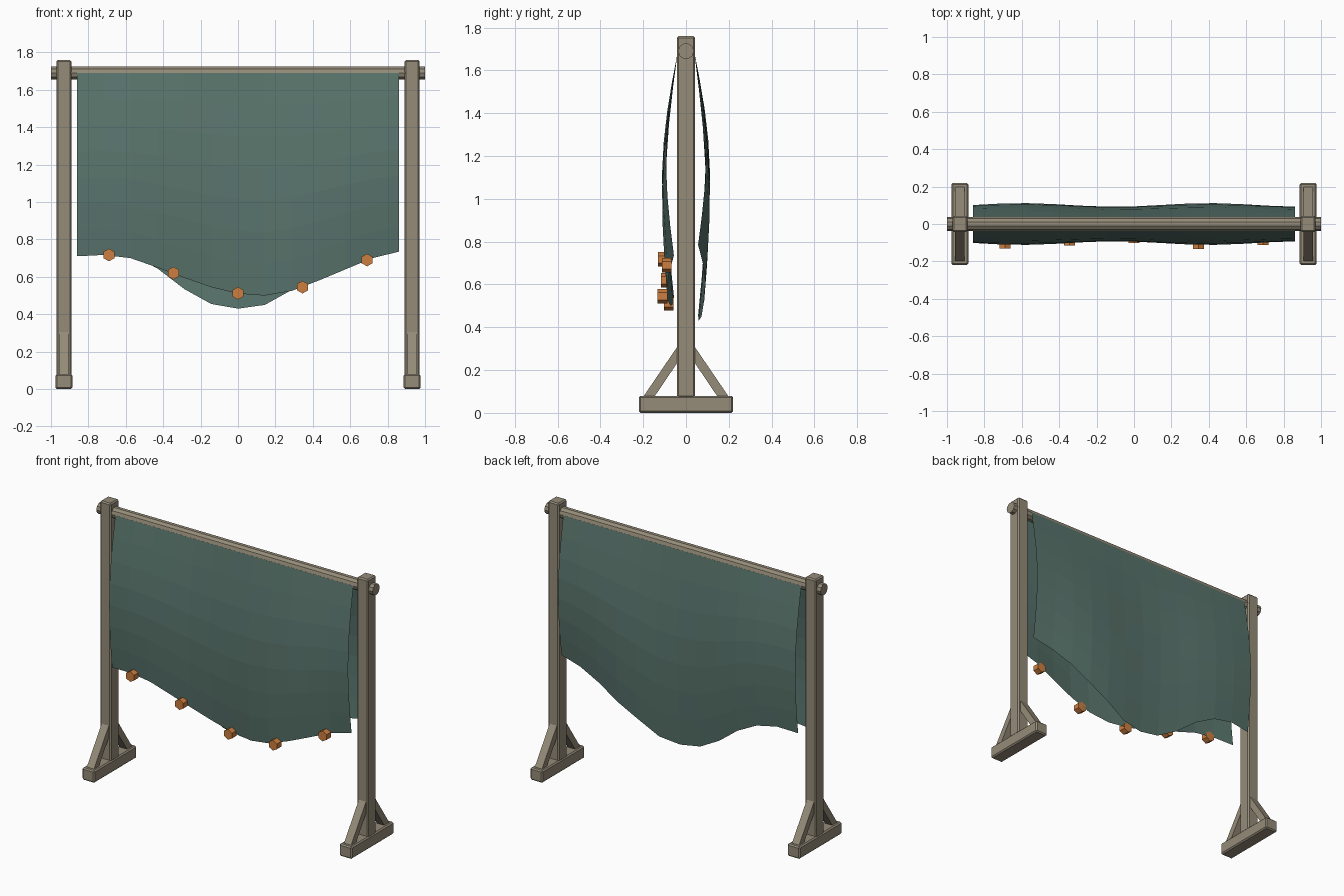
import bpy, bmesh
from math import sin, pi, radians
from mathutils import Matrix

if "Cube" in bpy.data.objects:
    bpy.data.objects.remove(bpy.data.objects["Cube"])


def material(name, rgb):
    m = bpy.data.materials.new(name)
    m.diffuse_color = (*rgb, 1)
    m.use_nodes = True
    m.node_tree.nodes["Principled BSDF"].inputs["Base Color"].default_value = m.diffuse_color
    return m


WOOD = material("weathered_wood", (0.30, 0.26, 0.19))
CLOTH = material("green_cloth", (0.10, 0.175, 0.15))
COPPER = material("copper_weights", (0.61, 0.21, 0.05))


def finish(name, bm, mat, bevel=0, mirror=(False, False)):
    bmesh.ops.recalc_face_normals(bm, faces=bm.faces)
    me = bpy.data.meshes.new(name)
    bm.to_mesh(me)
    bm.free()
    me.materials.append(mat)
    ob = bpy.data.objects.new(name, me)
    bpy.context.collection.objects.link(ob)
    if bevel:
        b = ob.modifiers.new("bevel", 'BEVEL')
        b.width, b.segments = bevel, 1
    if any(mirror):
        m = ob.modifiers.new("mirror", 'MIRROR')
        m.use_axis = (*mirror, False)
        m.use_mirror_merge = False
    return ob


def box(name, centre, size):
    bm = bmesh.new()
    bmesh.ops.create_cube(bm, size=1, matrix=Matrix.Translation(centre) @ Matrix.Diagonal((*size, 1)))
    finish(name, bm, WOOD, 0.008, (True, False))


def cylinder(name, centre, axis, radius, length, sides, mat, bevel=0):
    bm = bmesh.new()
    bmesh.ops.create_cone(bm, cap_ends=True, segments=sides, radius1=radius, radius2=radius, depth=length,
                          matrix=Matrix.Translation(centre) @ Matrix.Rotation(radians(90), 4, axis))
    finish(name, bm, mat, bevel)


# Posts and feet, mirrored left to right
POST_X = 0.931
box("post", (POST_X, 0, 0.915), (0.08, 0.086, 1.69))
box("foot", (POST_X, 0, 0.04), (0.09, 0.44, 0.07 + 0.01))

# Diagonal braces, mirrored to all four positions
bm = bmesh.new()
profile = [(0.04, 0.31), (0.20, 0.075), (0.148, 0.075), (0.04, 0.235)]
face = bm.faces.new([bm.verts.new((POST_X - 0.026, y, z)) for y, z in profile])
ext = bmesh.ops.extrude_face_region(bm, geom=[face])
bmesh.ops.translate(bm, vec=(0.052, 0, 0), verts=[v for v in ext["geom"] if isinstance(v, bmesh.types.BMVert)])
finish("brace", bm, WOOD, 0, (True, True))

# Cross bar
cylinder("cross_bar", (0, 0, 1.69), 'Y', 0.037, 2.0, 10, WOOD)

# Hanging cloth: hem heights at 13 even columns for each side
FRONT_HEM = [.71, .717, .70, .65, .595, .545, .51, .50, .525, .58, .64, .70, .735]
BACK_HEM = [.74, .75, .72, .645, .535, .455, .43, .45, .53, .605, .69, .75, .785]
HALF, COLS, ROWS, TOP = 0.862, 12, 7, 1.69


def depth(x, t):
    wave = sin(2 * pi * (x - 0.15))
    return 0.038 + 0.035 * t + 0.045 * sin(pi * t) + 0.017 * wave * t


def cloth(name, hem, side):
    bm = bmesh.new()
    grid = []
    for i, low in enumerate(hem):
        x = -HALF + 2 * HALF * i / COLS
        grid.append([bm.verts.new((x, side * depth(x, j / ROWS), TOP + (low - TOP) * j / ROWS))
                     for j in range(ROWS + 1)])
    for a, b in zip(grid, grid[1:]):
        for j in range(ROWS):
            quad = [a[j], a[j + 1], b[j + 1], b[j]]
            bm.faces.new(quad if side < 0 else quad[::-1])
    ob = finish(name, bm, CLOTH)
    # Make the sheet face outwards
    if ob.data.polygons[0].normal.y * side < 0:
        ob.data.flip_normals()


cloth("front_cloth", FRONT_HEM, -1)
cloth("back_cloth", BACK_HEM, 1)

# Hexagonal weights along the front hem
for n, (x, z) in enumerate([(-.69, .717), (-.345, .62), (0, .512), (.345, .545), (.69, .69)]):
    cylinder(f"hem_weight_{n + 1}", (x, -depth(x, 1) - 0.021, z), 'X', 0.034, 0.045, 6, COPPER)
